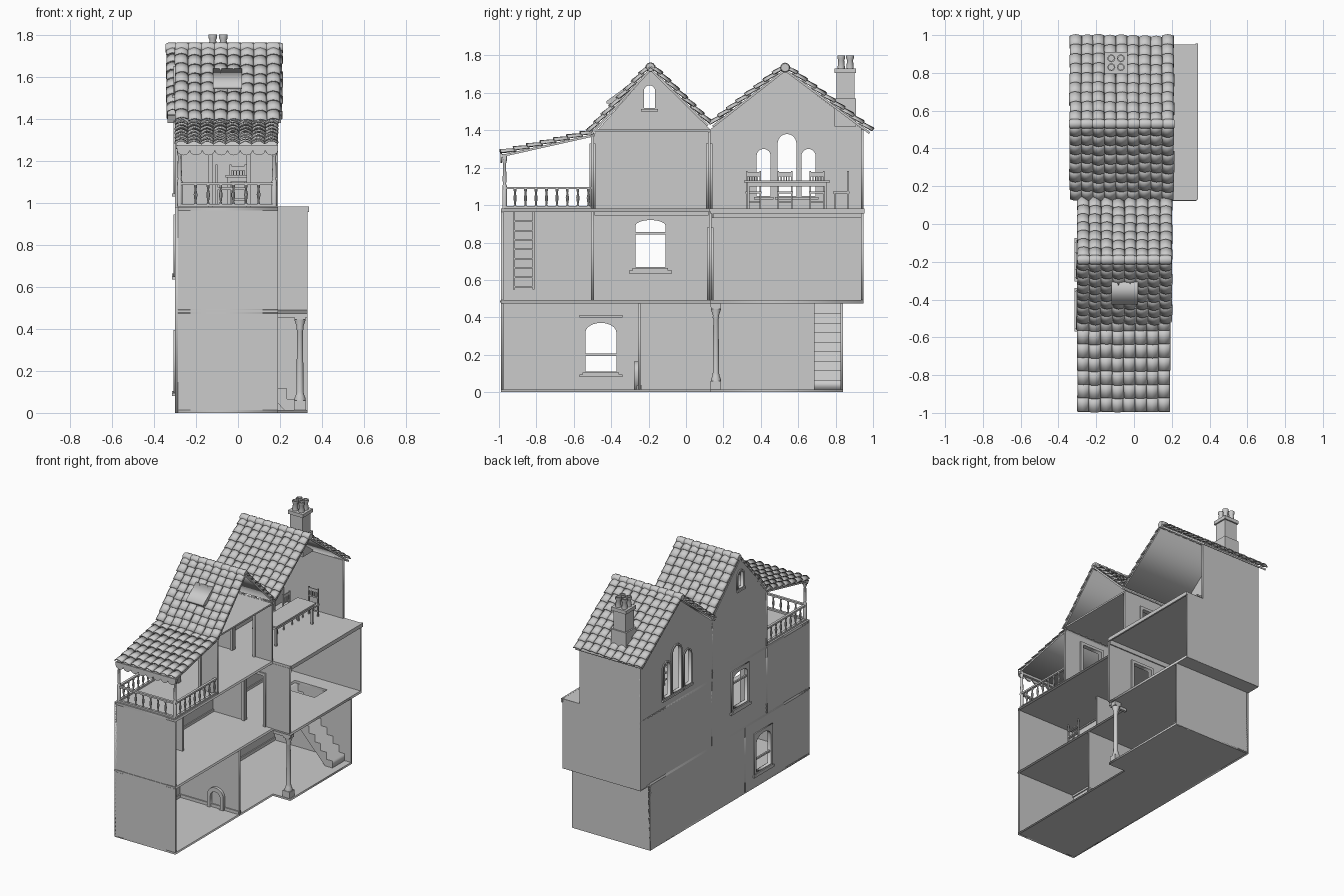
import bpy, bmesh, math, random
from mathutils import Matrix, Vector

if "Cube" in bpy.data.objects:
    bpy.data.objects.remove(bpy.data.objects["Cube"])
random.seed(4)
AX = {'yz': Matrix(((0, 0, 1), (1, 0, 0), (0, 1, 0))), 'xz': Matrix(((1, 0, 0), (0, 0, -1), (0, 1, 0))),
      'xy': Matrix.Identity(3)}

def link(name, me, loc=(0, 0, 0)):
    o = bpy.data.objects.new(name, me)
    o.location = loc
    bpy.context.collection.objects.link(o)
    return o

def plate(name, plane, at, thick, *loops):
    """Flat panel from an outline (further loops are holes), centred at 'at' on the third axis."""
    cu = bpy.data.curves.new(name, 'CURVE')
    cu.dimensions, cu.fill_mode, cu.extrude = '2D', 'BOTH', thick / 2
    for pts in loops:
        sp = cu.splines.new('POLY')
        sp.points.add(len(pts) - 1)
        for p, q in zip(sp.points, pts):
            p.co = (q[0], q[1], 0, 1)
        sp.use_cyclic_u = True
    tmp = bpy.data.objects.new(name, cu)
    bpy.context.collection.objects.link(tmp)
    bpy.context.view_layer.update()
    me = bpy.data.meshes.new_from_object(tmp.evaluated_get(bpy.context.evaluated_depsgraph_get()))
    bpy.data.objects.remove(tmp)
    me.transform(AX[plane].to_4x4())
    return link(name, me, {'yz': (at, 0, 0), 'xz': (0, at, 0), 'xy': (0, 0, at)}[plane])

def box_into(bm, x0, x1, y0, y1, z0, z1):
    m = Matrix.Translation(((x0 + x1) / 2, (y0 + y1) / 2, (z0 + z1) / 2)) @ Matrix.Diagonal((x1 - x0, y1 - y0, z1 - z0, 1))
    bmesh.ops.create_cube(bm, size=1, matrix=m)

def mesh(bm, name):
    me = bpy.data.meshes.new(name)
    bm.to_mesh(me)
    bm.free()
    return me

def boxes(name, *bs):
    bm = bmesh.new()
    for b in bs:
        box_into(bm, *b)
    return link(name, mesh(bm, name))

def lathe(name, prof, n=12):
    bm = bmesh.new()
    vs = [bm.verts.new((r, 0, z)) for r, z in prof]
    es = [bm.edges.new(p) for p in zip(vs, vs[1:])]
    bmesh.ops.spin(bm, geom=vs + es, axis=(0, 0, 1), cent=(0, 0, 0), angle=2 * math.pi, steps=n)
    bmesh.ops.remove_doubles(bm, verts=bm.verts, dist=1e-5)
    bmesh.ops.recalc_face_normals(bm, faces=bm.faces)
    return mesh(bm, name)

def rect(a, b, c, d):
    return [(a, c), (b, c), (b, d), (a, d)]

def arch(c, w, z0, z1, rise):
    return [(c - w / 2, z0), (c + w / 2, z0)] + [
        (c + w / 2 * math.cos(math.pi * i / 12), z1 - rise + rise * math.sin(math.pi * i / 12)) for i in range(13)]

# Long back wall with its windows
XB, XF, XR = -.30, .19, .33
wins = [(-.455, .165, .11, .37, .05), (-.19, .16, .67, .92, .03), (-.195, .06, 1.52, 1.64, .03),
        (.54, .1, 1.05, 1.38, .05), (.415, .075, 1.05, 1.3, .037), (.655, .075, 1.05, 1.3, .037)]
plate("long_wall", 'yz', XB + .007, .014,
      [(-.99, 0), (.84, 0), (.84, .48), (.95, .48), (.95, 1.40), (.53, 1.715), (.13, 1.405), (-.19, 1.72),
       (-.5, 1.37), (-.5, .98), (-.99, .98)], *[arch(*w) for w in wins])
for c, w, z0, z1, r in wins:
    outer = rect(c - w / 2 - .022, c + w / 2 + .022, z0 - .02, z1 + .025) if w > .15 else arch(c, w + .022, z0 - .01, z1 + .011, r + .011)
    plate("window_frame", 'yz', XB + .006, .026, outer, arch(c, w, z0, z1, r))
    boxes("window_sill", (XB - .014, XB + .028, c - w / 2 - .015, c + w / 2 + .015, z0 - .02, z0 - .006))
for y, z0, z1, zb in ((-.455, .09, .40, .2), (-.19, .645, .945, .85)):
    boxes("window_trim", (XB - .014, XB + .03, y - .115, y + .115, z0 - .01, z0 + .005),
          (XB, XB + .03, y - .115, y + .115, z1, z1 + .012), (XB, XB + .012, y - .09, y + .09, zb - .006, zb + .006))

# Floors and ceilings
L = [(XB, -.99), (XF, -.99), (XF, .13), (XR, .13), (XR, .95), (XB, .95)]
G = [(x, min(y, .84)) for x, y in L]
plate("ground_floor", 'xy', .007, .014, G)
plate("middle_floor", 'xy', .483, .018, L, rect(-.12, .14, .68, .825))
plate("upper_floor", 'xy', .972, .018, L)
boxes("attic_floor", (XB, XF, -.5, .13, 1.392, 1.404))
boxes("terrace_edge", (XR - .004, XR + .008, .13, .955, .955, .982), (XF, XR, .125, .14, .96, .982))

# Cross walls with doorways
def wall(name, y, x1, z0, z1, door=None, x0=XB):
    pts = [(x0, z0), (x1, z0), (x1, z1), (x0, z1)]
    if not door:
        return plate(name, 'xz', y, .014, pts)
    a, b, top = door
    plate(name, 'xz', y, .014, [(x0, z0), (a, z0), (a, top), (b, top), (b, z0)] + pts[1:])
    plate("door_frame", 'xz', y, .034, [(a - .02, z0), (a, z0), (a, top), (b, top), (b, z0), (b + .02, z0),
                                        (b + .02, top + .02), (a - .02, top + .02)])
wall("front_wall", -.983, XF, 0, .98)
wall("parlour_wall", -.25, XF, .01, .476)
wall("landing_wall", -.5, -.09, .49, .965)
wall("bedroom_wall", .13, XR, .49, .965, (-.03, .12, .86))
wall("balcony_wall", -.5, XF, .98, 1.37, (-.12, .04, 1.31))
wall("attic_room_wall", .125, XF, .98, 1.405, (-.12, .04, 1.31))
wall("rear_wall_low", .833, XR, 0, .48)
wall("rear_wall_mid", .943, XR, .475, .98)
wall("rear_wall_top", .943, XF, .98, 1.405)

# Skirting, cornice and beam trims
xi = XB + .014
boxes("skirting", (xi, xi + .008, -.976, -.257, .014, .036), (xi, xi + .008, -.243, .826, .014, .036),
      (xi, xi + .008, -.49, .12, .492, .51), (xi, xi + .008, .14, .936, .492, .51),
      (xi, XF, -.265, -.257, .014, .036), (xi, XF, -.243, -.235, .014, .036))
boxes("cornice", (xi, xi + .01, .14, .936, .93, .963), (xi, xi + .01, -.49, .12, .945, .963),
      (xi, XR, .138, .146, .93, .963), (xi, xi + .008, -.976, .826, .46, .474))
boxes("floor_band", (XB, XF, -.994, -.985, .478, .49), (XF, XR, .13, .15, .455, .476))

# Fireplace on the parlour wall
plate("fireplace", 'xz', -.266, .022, arch(.01, .13, .014, .165, .06), arch(.01, .08, .014, .135, .04))

# Round corner column
col = link("corner_column", lathe("corner_column", [(0, .014), (.026, .014), (.026, .07), (.02, .085), (.017, .1),
     (.014, .39), (.018, .4), (.016, .41), (.026, .44), (.026, .476), (0, .476)], 16), (.295, .16, 0))
boxes("column_base", (.267, .323, .132, .188, .014, .06), (.27, .322, .134, .186, .445, .476))

# Staircase climbing away from the open side
n, run, rise = 9, .047, .051
st = [(.28, .014)]
for i in range(n):
    st += [(.28 - i * run, .014 + (i + 1) * rise), (.28 - (i + 1) * run, .014 + (i + 1) * rise)]
st += [(.28 - n * run, .40), (.22, .014)]
plate("staircase", 'xz', .755, .14, st)

# Ladder and wall panel in the landing
plate("landing_panel", 'yz', xi + .004, .008, rect(-.975, -.55, .54, .963), rect(-.965, -.56, .55, .955))
lad = [(-.2, -.19, -.925, -.915, .55, .963), (-.2, -.19, -.82, -.81, .55, .963)]
boxes("ladder", *lad, *[(-.205, -.185, -.92, -.815, .56 + i * .05, .568 + i * .05) for i in range(8)])

# Balcony railing, posts and scalloped edge
bal = lathe("baluster", [(0, 0), (.007, 0), (.007, .012), (.004, .02), (.008, .045), (.009, .055), (.004, .08),
                         (.007, .09), (.007, .1), (0, .1)], 8)
spots = [(x, -.97 + i * .056) for x in (-.28, .175) for i in range(1, 9)]
spots += [(-.262 + i * .06, -.972) for i in range(1, 7)]
rails = [link("baluster", bal, (x, y, .985)) for x, y in spots]
boxes("handrail", *[b for z in (.982, 1.085) for b in ((-.289, -.271, -.98, -.505, z, z + .012),
      (.166, .184, -.98, -.505, z, z + .012), (-.28, .175, -.981, -.963, z, z + .012))])
post = lathe("balcony_post", [(0, 0), (.013, 0), (.013, .12), (.008, .13), (.011, .15), (.008, .24), (.012, .25),
                              (.014, .29), (0, .29)], 10)
rails += [link("balcony_post", post, (x, -.97, .982)) for x in (-.278, .173)]
sc = [(-.29, 1.275), (.19, 1.275)]
for k in range(8):
    sc += [(.19 - .06 * (k + (1 - math.cos(math.pi * i / 6)) / 2), 1.25 - .024 * math.sin(math.pi * i / 6)) for i in range(7)]
plate("scalloped_edge", 'xz', -.987, .008, sc)
boxes("balcony_beam", *[(x - .008, x + .008, -.98, -.96, 1.245, 1.262) for x in (-.28, .175)],
      (-.29, .19, -.98, -.962, 1.245, 1.262))

# Tiled roof slopes
def roof(name, x0, x1, ridge, eave, cols, rows):
    p, q = Vector(ridge), Vector(eave)
    d = (q - p).normalized()
    nv = Vector((-d.y, d.x)) * (1 if d.x > 0 else -1)
    plate(name + "_board", 'yz', (x0 + x1) / 2, x1 - x0 - .01, [p, q, q - nv * .012, p - nv * .012])
    bm = bmesh.new()
    w, ln = (x1 - x0) / cols, (q - p).length / rows
    for c in range(cols):
        shift = random.uniform(-.008, .008)
        for r in range(rows):
            up, tw = random.uniform(0, .004), random.uniform(-.002, .002)
            rings = []
            for s, h in ((max(r * ln + shift - .01, 0), .002), ((r + 1) * ln + shift, .011 + up)):
                ring = []
                for i in range(7):
                    a = p + d * s + nv * (h + .014 * math.sin(math.pi * i / 6))
                    ring.append(bm.verts.new((x0 + w * (c + i / 6) + tw, a.x, a.y)))
                rings.append(ring)
            for i in range(6):
                bm.faces.new((rings[0][i], rings[1][i], rings[1][i + 1], rings[0][i + 1]))
    bmesh.ops.recalc_face_normals(bm, faces=bm.faces)
    o = link(name, mesh(bm, name))
    m = o.modifiers.new("thickness", 'SOLIDIFY')
    m.thickness, m.offset = .006, 0
    return o
smooth = [roof("front_roof_a", -.30, .20, (-.19, 1.735), (-.51, 1.385), 8, 8),
          roof("front_roof_b", -.30, .20, (-.19, 1.735), (.12, 1.43), 8, 7),
          roof("rear_roof_a", -.34, .21, (.53, 1.73), (.14, 1.425), 9, 8),
          roof("rear_roof_b", -.34, .21, (.53, 1.73), (.985, 1.39), 9, 9),
          roof("balcony_roof", -.30, .19, (-.49, 1.38), (-.99, 1.268), 8, 7)]

# Ridge caps
cap = lathe("ridge_cap", [(0, 0), (.02, 0), (.027, .012), (.027, .05), (.022, .064), (0, .064)], 10)
cap.transform(Matrix.Rotation(math.pi / 2, 4, 'Y'))
for x0, y, z, k in ((-.30, -.19, 1.737, 8), (-.345, .53, 1.735, 9)):
    smooth += [link("ridge_cap", cap, (x0 + i * .062, y, z)) for i in range(k)]

# Skylight hatch
plate("skylight", 'yz', -.05, .14, [(-.425, 1.542), (-.425, 1.556), (-.31, 1.64), (-.30, 1.6), (-.36, 1.545)])

# Chimney with four pots
boxes("chimney", (-.155, -.035, .795, .91, 1.42, 1.57), (-.145, -.045, .805, .9, 1.57, 1.71),
      (-.155, -.035, .795, .91, 1.705, 1.73))
pot = lathe("chimney_pot", [(0, 0), (.02, 0), (.016, .045), (.021, .055), (.021, .07), (.014, .07), (.014, .03), (0, .03)], 12)
smooth += [link("chimney_pot", pot, (x, y, 1.73)) for x in (-.12, -.07) for y in (.83, .877)]

# Dining table and chairs
boxes("table", (-.06, .09, .31, .77, 1.12, 1.132), (-.05, .08, .325, .755, 1.1, 1.12),
      *[(x, x + .014, y, y + .014, .982, 1.11) for x in (-.05, .066) for y in (.325, .741)])
bm = bmesh.new()
for s in (-.04, .032):
    box_into(bm, s, s + .008, -.04, -.032, 0, .085)
    box_into(bm, s, s + .008, .032, .042, 0, .2)
box_into(bm, -.043, .043, -.043, .043, .08, .092)
for z in (.03, .13, .172):
    box_into(bm, -.036, .036, .034, .04, z, z + (.022 if z > .15 else .01))
for i in range(4):
    box_into(bm, -.024 + i * .014, -.018 + i * .014, .034, .04, .135, .175)
chair = mesh(bm, "chair")
for x, y, a in ((-.065, .36, 90), (-.065, .53, 90), (-.065, .7, 90), (.0, .83, 0)):
    link("chair", chair, (x, y, .982)).rotation_euler.z = math.radians(a)

# Smooth the turned parts and tiles
bpy.ops.object.select_all(action='DESELECT')
for o in smooth + rails + [col]:
    o.select_set(True)
bpy.context.view_layer.objects.active = col
bpy.ops.object.shade_smooth_by_angle(angle=math.radians(40))
